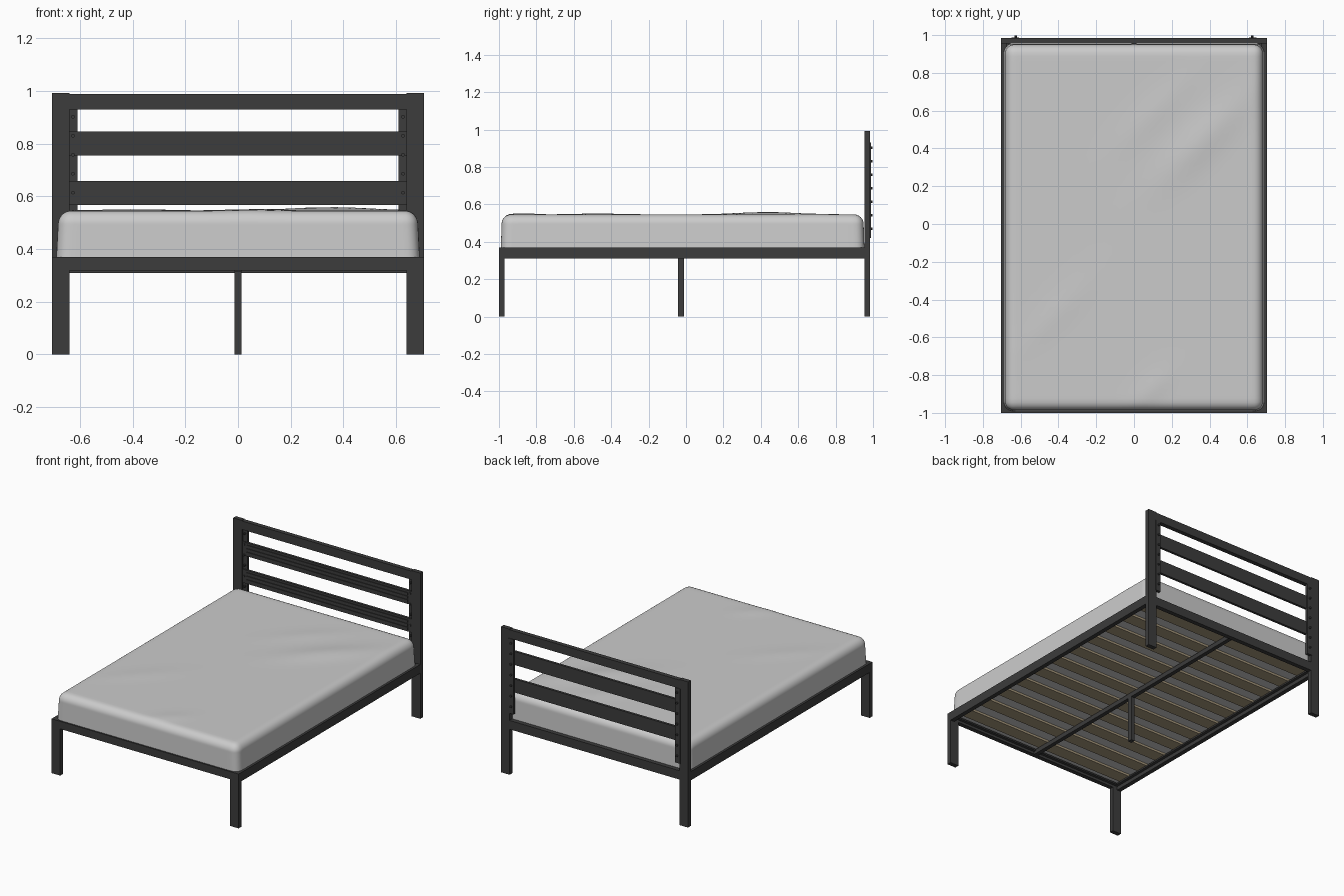
import bpy, bmesh, math
from mathutils import Vector, Matrix

cube = bpy.data.objects.get("Cube")
if cube:
    bpy.data.objects.remove(cube, do_unlink=True)


def material(name, rgb, rough=0.6):
    m = bpy.data.materials.new(name)
    m.use_nodes = True
    m.diffuse_color = (*rgb, 1)
    node = m.node_tree.nodes["Principled BSDF"]
    node.inputs["Base Color"].default_value = (*rgb, 1)
    node.inputs["Roughness"].default_value = rough
    return m


METAL = material("charcoal_metal", (0.045, 0.045, 0.045))
FABRIC = material("light_grey_fabric", (0.6, 0.6, 0.6), 0.9)
WOOD = material("pale_wood", (0.38, 0.31, 0.2))


def finish(name, bm, mat):
    bmesh.ops.recalc_face_normals(bm, faces=bm.faces)
    me = bpy.data.meshes.new(name)
    bm.to_mesh(me)
    bm.free()
    me.materials.append(mat)
    ob = bpy.data.objects.new(name, me)
    bpy.context.collection.objects.link(ob)
    return ob


def box(name, x, y, z, mat=METAL):
    """Box spanning the given (low, high) pairs."""
    bm = bmesh.new()
    size = [b - a for a, b in (x, y, z)]
    mid = [(a + b) / 2 for a, b in (x, y, z)]
    bmesh.ops.create_cube(bm, size=1, matrix=Matrix.Translation(mid) @ Matrix.Diagonal((*size, 1)))
    return finish(name, bm, mat)


def pair(name, x, y, z, mat=METAL):
    """Mirrored boxes on the left (+x) and right (-x)."""
    box("left_" + name, x, y, z, mat)
    box("right_" + name, (-x[1], -x[0]), y, z, mat)


W, FOOT, HEAD, T = 0.705, -1.0, 0.985, 0.03
POST_IN = 0.64
RAIL_Z = (0.31, 0.37)
HEAD_Y = (HEAD - T, HEAD)

# Legs, headboard posts and the outer frame
pair("front_leg", (POST_IN, W), (FOOT, FOOT + T), (0, RAIL_Z[1]))
pair("headboard_post", (POST_IN, W), HEAD_Y, (0, 0.992))
pair("side_rail", (W - T, W), (FOOT + T, HEAD - T), RAIL_Z)
box("foot_rail", (-POST_IN, POST_IN), (FOOT, FOOT + T), (0.318, 0.37))
box("head_rail", (-POST_IN, POST_IN), HEAD_Y, RAIL_Z)
box("headboard_top_rail", (-POST_IN, POST_IN), HEAD_Y, (0.93, 0.988))

# Ledges, middle rail and middle leg under the slats
pair("slat_ledge", (0.655, W - T), (FOOT + T, HEAD - T), (0.335, 0.345))
box("foot_ledge", (-0.655, 0.655), (FOOT + T, FOOT + 0.05), (0.335, 0.345))
box("middle_rail", (-0.014, 0.014), (FOOT + T, HEAD - T), (0.315, 0.345))
box("middle_leg", (-0.014, 0.014), (-0.042, -0.01), (0, 0.32))

# Wooden slats
COUNT = 11
for i in range(COUNT):
    y = -0.88 + i * 1.75 / (COUNT - 1)
    box(f"wood_slat_{i + 1}", (-0.675, 0.675), (y - 0.045, y + 0.045), (0.345, 0.36), WOOD)

# Headboard bars with raised ribs on the front
for n, z in (("upper", 0.8), ("lower", 0.6125)):
    box(n + "_headboard_bar", (-0.645, 0.645), (0.961, 0.978), (z - 0.046, z + 0.046))
    for k in (-1, 0, 1):
        c = z + k * 0.024
        box(f"{n}_bar_rib_{k + 2}", (-0.61, 0.61), (0.956, 0.962), (c - 0.008, c + 0.008))

# Headboard mounting brackets and their bolts
pair("headboard_bracket", (0.608, 0.648), (0.97, 0.988), (0.42, 0.93))


def bolt(name, x, y0, y1, z):
    bm = bmesh.new()
    m = Matrix.Translation((x, (y0 + y1) / 2, z)) @ Matrix.Rotation(math.pi / 2, 4, "X")
    bmesh.ops.create_cone(bm, cap_ends=True, segments=10, radius1=0.007, radius2=0.007,
                          depth=y1 - y0, matrix=m)
    finish(name, bm, METAL)


for side, sx in (("left", 1), ("right", -1)):
    for j in range(7):
        bolt(f"{side}_bracket_bolt_{j + 1}", sx * 0.626, 0.955, 0.998, 0.47 + j * 0.072)

# Mattress: gridded box with rounded upper edges and soft wrinkles
HALF = Vector((0.69, 0.972, 0.093))
CENTRE = Vector((0, -0.018, 0.453))
R = 0.05
bm = bmesh.new()
bmesh.ops.create_cube(bm, size=2)
bmesh.ops.subdivide_edges(bm, edges=bm.edges[:], cuts=43, use_grid_fill=True)


def wrinkle(x, y):
    """Height of the diagonal folds in the cover."""
    h = 0
    for cx, cy, length, width, height in ((0.35, 0.45, 0.3, 0.08, 0.013),
                                          (0.1, 0.6, 0.25, 0.06, 0.006),
                                          (-0.4, -0.45, 0.25, 0.06, 0.005),
                                          (0.1, -0.85, 0.12, 0.05, 0.006)):
        along = ((x - cx) + (y - cy)) / math.sqrt(2)
        across = ((y - cy) - (x - cx)) / math.sqrt(2)
        h += height * math.exp(-(along / length) ** 2 - (across / width) ** 2)
    return h


for v in bm.verts:
    p = Vector([math.sin(c * math.pi / 2) * h for c, h in zip(v.co, HALF)])
    core = Vector([max(-h + R, min(h - R, c)) for c, h in zip(p, HALF)])
    core.z = min(p.z, HALF.z - R)
    d = p - core
    if d.length > 1e-6:
        p = core + d.normalized() * max(abs(c) for c in d)
    up = (p.z + HALF.z) / (2 * HALF.z)
    p.x *= 1 - 0.014 * up
    p.y *= 1 - 0.006 * up
    if up > 0.6:
        p.z += wrinkle(p.x, p.y) * (up - 0.6) / 0.4
    v.co = p + CENTRE
mattress = finish("mattress", bm, FABRIC)
for ob in bpy.context.selected_objects:
    ob.select_set(False)
mattress.select_set(True)
bpy.context.view_layer.objects.active = mattress
bpy.ops.object.shade_smooth_by_angle(angle=math.radians(40))
